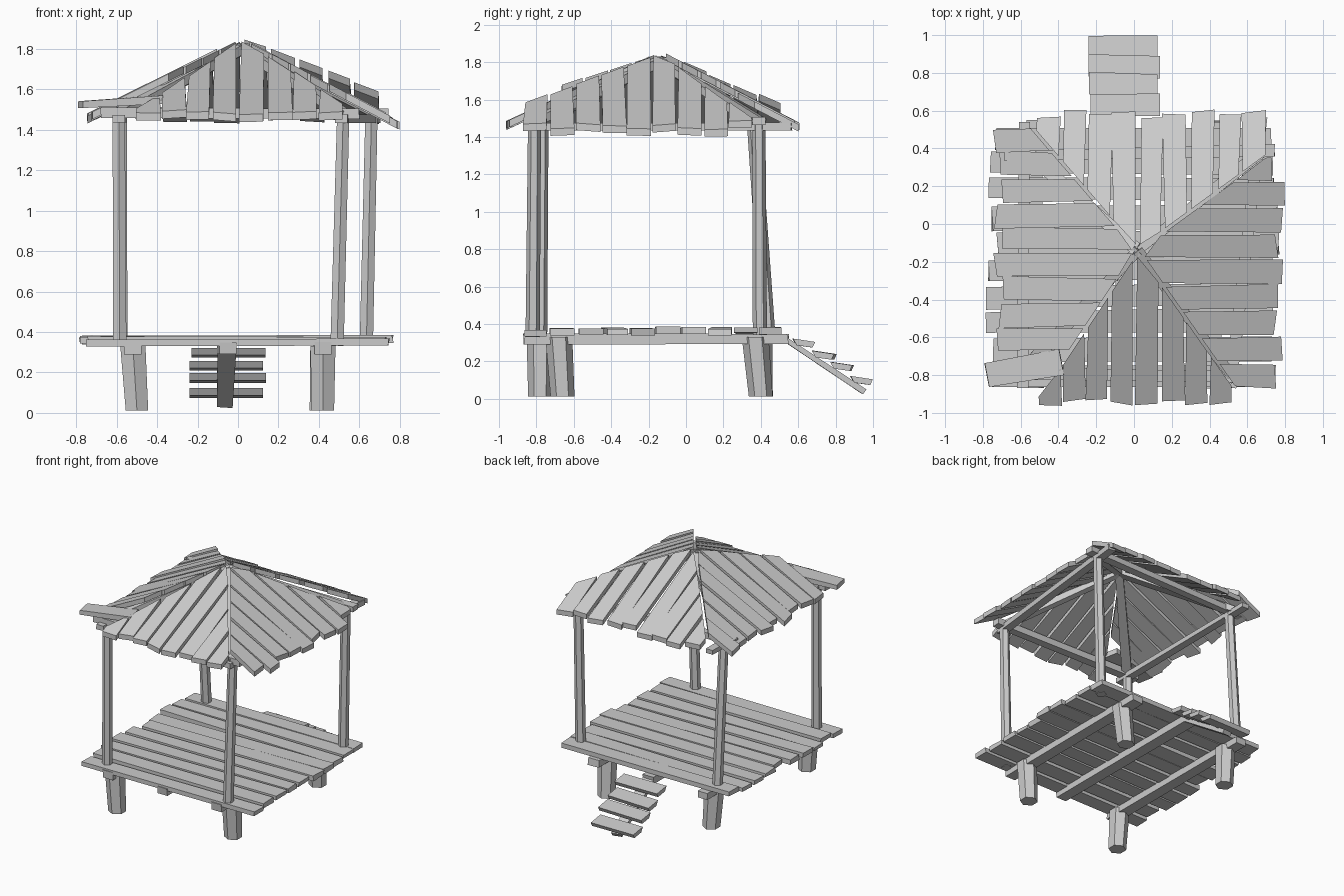
import bpy, bmesh, math, random
from mathutils import Vector

if "Cube" in bpy.data.objects:
    bpy.data.objects.remove(bpy.data.objects["Cube"])

random.seed(4)


def jit(a):
    return random.uniform(-a, a)


def solid(name, bottom, top):
    """Prism between two matching loops of points."""
    bm = bmesh.new()
    lo = [bm.verts.new(p) for p in bottom]
    hi = [bm.verts.new(p) for p in top]
    n = len(lo)
    bm.faces.new(lo[::-1])
    bm.faces.new(hi)
    for i in range(n):
        j = (i + 1) % n
        bm.faces.new((lo[i], lo[j], hi[j], hi[i]))
    bmesh.ops.recalc_face_normals(bm, faces=bm.faces)
    me = bpy.data.meshes.new(name)
    bm.to_mesh(me)
    bm.free()
    ob = bpy.data.objects.new(name, me)
    bpy.context.collection.objects.link(ob)
    return ob


def beam(name, a, b, w, h, rough=0.006):
    """Rectangular timber from a to b, w wide and h high."""
    a, b = Vector(a), Vector(b)
    d = (b - a).normalized()
    side = d.cross(Vector((0, 0, 1))).normalized()
    up = side.cross(d)

    def ring(c):
        ww, hh = w / 2 + jit(rough), h / 2 + jit(rough / 2)
        c = c + d * jit(rough)
        return [c + side * (sx * ww) + up * (sz * hh) + d * jit(rough)
                for sx, sz in ((-1, -1), (1, -1), (1, 1), (-1, 1))]
    return solid(name, ring(a), ring(b))


def pole(name, a, b, r0, r1, sides):
    def ring(c, r):
        return [(c[0] + r * math.cos(t), c[1] + r * math.sin(t), c[2])
                for t in (math.tau * (i + 0.5) / sides for i in range(sides))]
    return solid(name, ring(a, r0), ring(b, r1))


# stubby legs
for nm, bx, by, tx, ty in (("front_left", -0.50, -0.78, -0.52, -0.78),
                           ("front_right", 0.42, -0.66, 0.42, -0.68),
                           ("back_left", -0.50, 0.40, -0.52, 0.39),
                           ("back_right", 0.41, 0.40, 0.42, 0.37)):
    pole(nm + "_leg", (bx, by, 0.01 + random.random() * 0.01), (tx, ty, 0.33), 0.064, 0.072, 6)

# beams under the deck
for nm, x in (("left", -0.52), ("middle", -0.05), ("right", 0.42)):
    beam(nm + "_floor_beam", (x, -0.87, 0.32), (x + jit(0.01), 0.55, 0.32), 0.09, 0.055)

# deck planks
for i in range(10):
    y = -0.80 + i * 0.14
    z = 0.345 if i == 0 else 0.362
    beam(f"deck_plank_{i}", (-0.755 + jit(0.035), y + jit(0.015), z + jit(0.006)),
         (0.745 + jit(0.03), y + jit(0.015), z + jit(0.006)), 0.12, 0.034)

# corner posts
for nm, b, t in (("front_left", (-0.585, -0.78, 0.33), (-0.59, -0.77, 1.48)),
                 ("front_right", (0.49, -0.82, 0.33), (0.52, -0.81, 1.46)),
                 ("back_left", (-0.58, 0.44, 0.34), (-0.58, 0.36, 1.48)),
                 ("back_right", (0.635, 0.395, 0.34), (0.66, 0.39, 1.47))):
    pole(nm + "_post", b, t, 0.038, 0.035, 6)

# ring beams on the posts
beam("front_ring_beam", (-0.68, -0.79, 1.485), (0.60, -0.81, 1.48), 0.06, 0.045)
beam("back_ring_beam", (-0.68, 0.36, 1.49), (0.74, 0.39, 1.485), 0.06, 0.045)
beam("left_ring_beam", (-0.59, -0.87, 1.455), (-0.58, 0.53, 1.455), 0.07, 0.04)
beam("right_ring_beam", (0.51, -0.87, 1.455), (0.675, 0.56, 1.455), 0.07, 0.04)

# hip rafters
for nm, x, y in (("front_left", -0.60, -0.79), ("front_right", 0.53, -0.82),
                 ("back_left", -0.59, 0.40), ("back_right", 0.67, 0.38)):
    beam(nm + "_hip_rafter", (x, y, 1.475), (0.02, -0.14, 1.805), 0.06, 0.045)

# roof planks, trimmed along the hips
APEX = Vector((0.02, -0.14, 1.82))


def roof_face(name, out, slope, reach, lats, hip_neg, hip_pos, w):
    """hip_neg/hip_pos: outward distance of the hip per unit of sideways offset."""
    out = Vector(out)
    lat = Vector((abs(out.y), abs(out.x), 0))
    up = Vector((0, 0, 0.038))
    for i, c in enumerate(lats):
        end, skew = reach + jit(0.03), jit(0.012)
        lift = jit(0.008)

        def hip(u):
            return max(0.02, -u * hip_neg if u < 0 else u * hip_pos) + 0.012

        def pt(u, d, s=0):
            return APEX + lat * (u + s) + out * d + Vector((0, 0, lift - d * slope))
        l, r = c - w / 2 + jit(0.005), c + w / 2 + jit(0.005)
        low = [pt(l, min(hip(l), end - 0.04)), pt(r, min(hip(r), end - 0.04)),
               pt(r, end + jit(0.012), skew + 0.004), pt(l, end + jit(0.012), skew - 0.004)]
        solid(f"{name}_roof_plank_{i}", low, [p + up for p in low])


roof_face("front", (0, -1, 0), 0.46, 0.79, [-0.47 + 0.13 * i for i in range(8)], 1.5, 1.42, 0.112)
roof_face("back", (0, 1, 0), 0.52, 0.72, [-0.48 + 0.137 * i for i in range(9)], 1.16, 0.73, 0.112)
roof_face("left", (-1, 0, 0), 0.50, 0.73, [-0.47 + 0.132 * i for i in range(9)], 0.67, 0.86, 0.115)
roof_face("right", (1, 0, 0), 0.53, 0.745, [-0.66 + 0.137 * i for i in range(9)], 0.70, 1.37, 0.118)

# loose flat plank at the front left corner
beam("loose_roof_plank", (-0.78, -0.80, 1.525), (-0.38, -0.73, 1.55), 0.13, 0.036)

# steps at the back
beam("step_stringer", (-0.055, 0.52, 0.325), (-0.065, 0.95, 0.04), 0.085, 0.03)
for i, (y, z) in enumerate(((0.625, 0.30), (0.735, 0.235), (0.83, 0.175), (0.935, 0.10))):
    x0, x1 = -0.24 + jit(0.012), 0.13 + jit(0.012)
    s = jit(0.008)
    sec = [(y - 0.055, 0.022), (y - 0.035, -0.014), (y + 0.05, -0.026), (y + 0.064, 0.004)]
    solid(f"step_tread_{i}", [(x0, py - s, z + dz) for py, dz in sec],
          [(x1, py + (0 if i == 3 else s), z + dz) for py, dz in sec])
